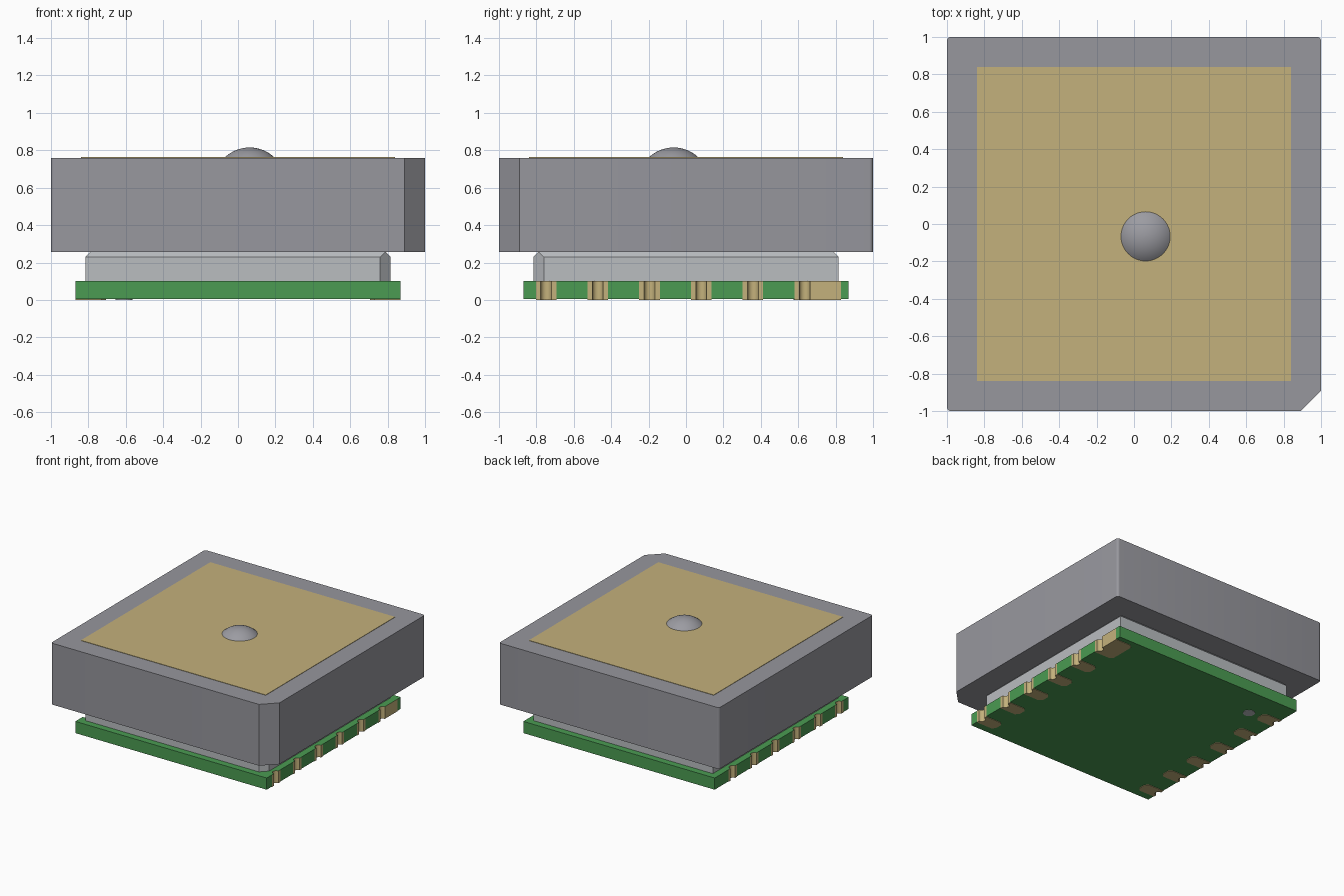
import bpy, bmesh, math

cube = bpy.data.objects.get("Cube")
if cube:
    bpy.data.objects.remove(cube, do_unlink=True)


def material(name, rgb):
    m = bpy.data.materials.new(name)
    m.use_nodes = True
    m.diffuse_color = (*rgb, 1)
    m.node_tree.nodes["Principled BSDF"].inputs["Base Color"].default_value = (*rgb, 1)
    return m


CERAMIC = material("grey ceramic", (0.31, 0.31, 0.34))
GOLD = material("pale gold", (0.55, 0.44, 0.20))
GREEN = material("board green", (0.07, 0.33, 0.085))
SILVER = material("shield silver", (0.49, 0.51, 0.53))
SOLDER = material("solder grey", (0.33, 0.33, 0.36))


def loft(name, rings, mats, smooth=False, rule=None):
    """Join stacked (z, outline) rings into a closed solid."""
    bm = bmesh.new()
    loops = [[bm.verts.new((x, y, z)) for x, y in pts] for z, pts in rings]
    for a, b in zip(loops, loops[1:]):
        for i in range(len(a)):
            j = (i + 1) % len(a)
            bm.faces.new((a[i], a[j], b[j], b[i]))
    bm.faces.new(loops[0][::-1])
    bm.faces.new(loops[-1])
    bmesh.ops.recalc_face_normals(bm, faces=bm.faces)
    bm.normal_update()
    if rule:
        for f in bm.faces:
            f.material_index = rule(f)
    mesh = bpy.data.meshes.new(name)
    bm.to_mesh(mesh)
    bm.free()
    for m in mats:
        mesh.materials.append(m)
    ob = bpy.data.objects.new(name, mesh)
    bpy.context.collection.objects.link(ob)
    if smooth:
        bpy.ops.object.select_all(action='DESELECT')
        bpy.context.view_layer.objects.active = ob
        ob.select_set(True)
        bpy.ops.object.shade_smooth_by_angle(angle=math.radians(32))
    return ob


def arc(cx, cy, r, a0, a1, n):
    return [(cx + r * math.cos(math.radians(a0 + (a1 - a0) * i / n)),
             cy + r * math.sin(math.radians(a0 + (a1 - a0) * i / n))) for i in range(n + 1)]


def square(h, cut=0.0, r=0.0):
    """Square outline with one cut corner at +x -y and the others rounded."""
    pts = [(h - cut, -h), (h, -h + cut)] if cut else [(h, -h)]
    for sx, sy, a in ((1, 1, 0), (-1, 1, 90), (-1, -1, 180)):
        pts += arc(sx * (h - r), sy * (h - r), r, a, a + 90, 5) if r else [(sx * h, sy * h)]
    return pts


# Circuit board with half-round notches down both sides
HALF, PAD, NOTCH, BASE, TOP = 0.87, 0.055, 0.029, 0.004, 0.10
ROWS = [-0.748 + 0.2765 * i for i in range(6)]


def pad_span(y, side):
    wide = side > 0 and y == ROWS[-1]
    return y - PAD, (0.828 if wide else y + PAD)


def edge(y, side):
    """Outer edge of one contact, running in +y, with its notch."""
    lo, hi = pad_span(y, side)
    pts = [(HALF, lo)] + arc(HALF, y, NOTCH, 270, 90, 8) + [(HALF, hi)]
    return [(side * px, py) for px, py in pts]


outline = [(-HALF, -HALF), (HALF, -HALF)]
for y in ROWS:
    outline += edge(y, 1)
outline += [(HALF, HALF), (-HALF, HALF)]
for y in reversed(ROWS):
    outline += edge(y, -1)[::-1]


def plated(face):
    c = face.calc_center_median()
    if abs(face.normal.z) > 0.5 or abs(c.x) < 0.8 or abs(c.y) > 0.86:
        return 0
    side = 1 if c.x > 0 else -1
    return int(any(lo < c.y < hi for lo, hi in (pad_span(y, side) for y in ROWS)))


loft("circuit_board", [(BASE, outline), (TOP, outline)], [GREEN, GOLD], True, plated)

# Contact pads under the board
for side, word in ((1, "left"), (-1, "right")):
    for i, y in enumerate(ROWS):
        lo, hi = pad_span(y, side)
        inner = [(0.73, hi), (0.705, hi - 0.025), (0.705, lo + 0.025), (0.73, lo)]
        pts = edge(y, side) + [(side * px, py) for px, py in inner]
        loft(f"{word}_contact_pad_{i + 1}", [(0, pts), (BASE, pts)], [GOLD])

# Round marker under the board
dot = arc(-0.61, 0.62, 0.045, 0, 345, 23)
loft("underside_marker", [(0, dot), (BASE, dot)], [SILVER])

# Metal shield with bevelled top and one cut corner
loft("shield_can", [(TOP, square(0.815, 0.055)), (0.23, square(0.815, 0.055)),
                    (0.256, square(0.789, 0.003))], [SILVER])

# Ceramic block
body = square(1.0, 0.11, 0.02)
loft("ceramic_block", [(0.256, body), (0.76, body)], [CERAMIC], True)

# Thin metal patch on the block
loft("antenna_patch", [(0.76, square(0.84)), (0.763, square(0.84))], [GOLD])

# Solder dome: a shallow spherical cap
RAD, RISE, WIDTH = 0.193, 0.055, 0.135
rings = []
limit = math.asin(WIDTH / RAD)
for i in range(9):
    t = limit * (1 - i / 8.2)
    ring = arc(0.062, -0.066, RAD * math.sin(t), 0, 352.5, 47)
    rings.append((0.76 + RISE - RAD * (1 - math.cos(t)), ring))
loft("solder_dome", rings, [SOLDER], True)
